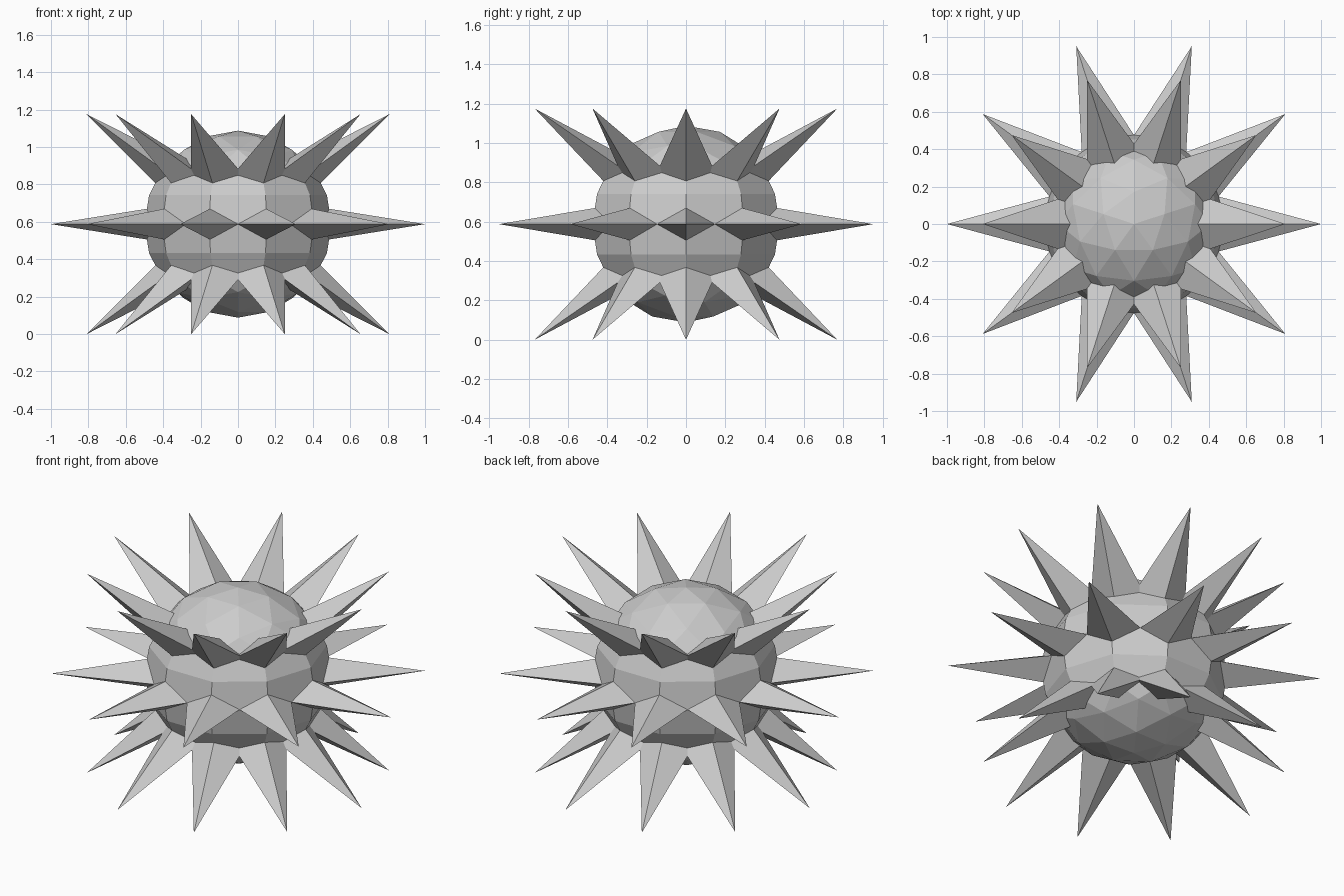
import bpy, bmesh
from math import sin, cos, radians
from mathutils import Vector

if "Cube" in bpy.data.objects:
    bpy.data.objects.remove(bpy.data.objects["Cube"])

CENTRE = Vector((0, 0, sin(radians(36))))
R = 0.5


def polar(r, lon, el):
    a, e = radians(lon), radians(el)
    return Vector((r * cos(e) * cos(a), r * cos(e) * sin(a), r * sin(e)))


def finish(name, bm):
    bmesh.ops.recalc_face_normals(bm, faces=bm.faces[:])
    mesh = bpy.data.meshes.new(name)
    bm.to_mesh(mesh)
    bm.free()
    ob = bpy.data.objects.new(name, mesh)
    ob.location = CENTRE
    bpy.context.collection.objects.link(ob)


# Faceted ball: ten-sided waist with five-fold caps, wrapped by a hull
bm = bmesh.new()
for el in (-36, -18, 0, 18, 36):
    for i in range(10):
        bm.verts.new(polar(R, i * 36, el))
for side, turn in ((1, 0), (-1, 36)):
    bm.verts.new((0, 0, side * R))
    for i in range(5):
        for el, lon in ((69.9, 18), (46.6, 18), (52.6, 54)):
            bm.verts.new(polar(R, i * 72 + lon + turn, side * el))
res = bmesh.ops.convex_hull(bm, input=bm.verts[:])
inner = [v for v in bm.verts if not v.link_faces]
bmesh.ops.delete(bm, geom=inner, context='VERTS')
finish("ball", bm)


# Flattened four-sided spikes, rooted inside the ball
def add_spike(bm, lon, el, width=0.268, height=0.16, root=0.3):
    axis = polar(1, lon, el)
    side = polar(1, lon + 90, 0)
    up = axis.cross(side)
    w, h = width * (1 - root), height * (1 - root)
    tip = bm.verts.new(axis)
    base = [bm.verts.new(axis * root + o)
            for o in (side * w, up * h, -side * w, -up * h)]
    for i in range(4):
        bm.faces.new((base[i], base[(i + 1) % 4], tip))
    bm.faces.new(base[::-1])


for name, el in (("lower_spikes", -36), ("middle_spikes", 0), ("upper_spikes", 36)):
    bm = bmesh.new()
    for i in range(10):
        add_spike(bm, i * 36, el)
    finish(name, bm)
